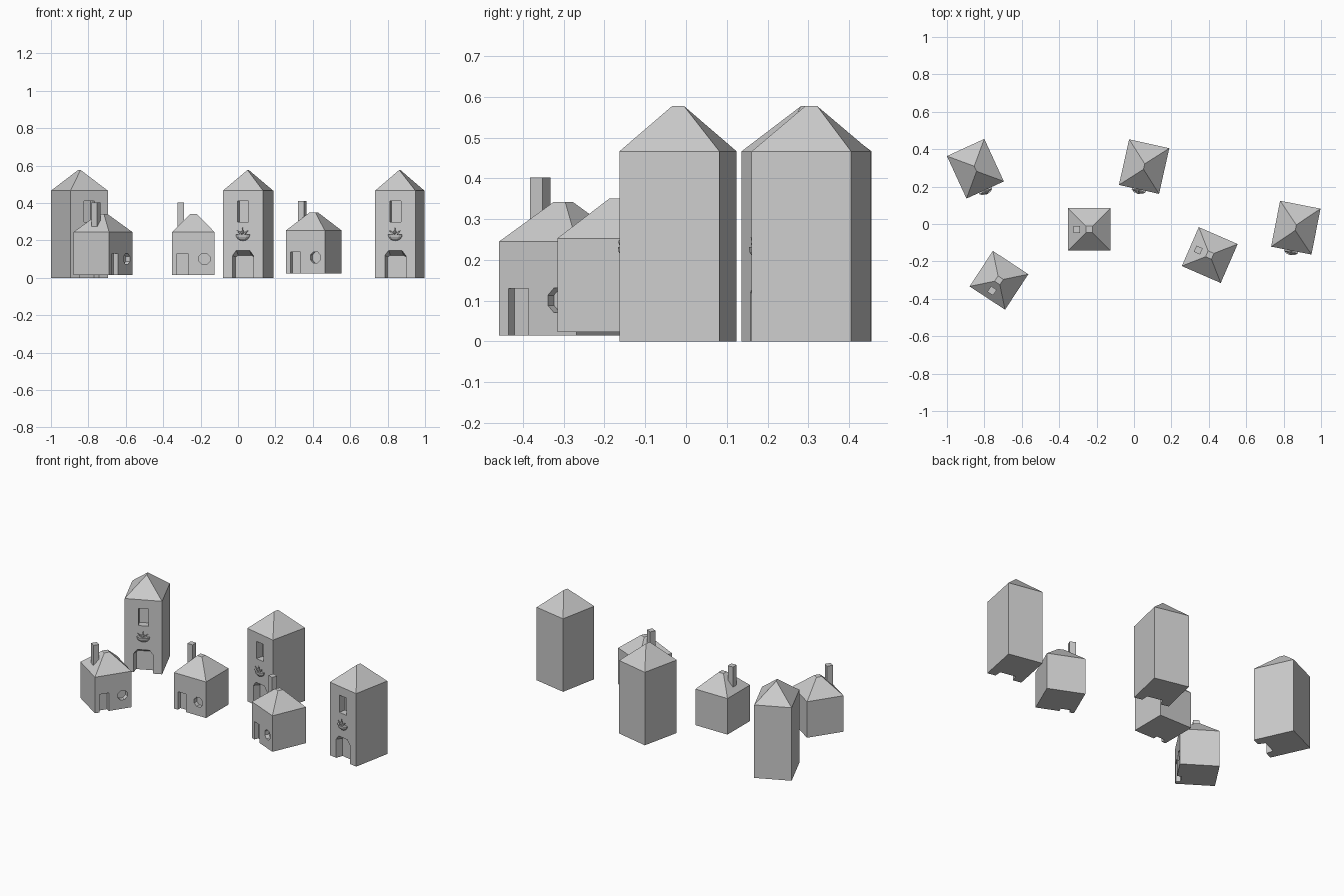
import bpy, bmesh, math
from mathutils import Matrix, Vector

if "Cube" in bpy.data.objects:
    bpy.data.objects.remove(bpy.data.objects["Cube"])


def finish(name, bm, place):
    bmesh.ops.remove_doubles(bm, verts=bm.verts, dist=1e-5)
    bmesh.ops.dissolve_degenerate(bm, edges=bm.edges, dist=1e-5)
    bmesh.ops.recalc_face_normals(bm, faces=bm.faces)
    me = bpy.data.meshes.new(name)
    bm.to_mesh(me)
    bm.free()
    ob = bpy.data.objects.new(name, me)
    ob.matrix_world = place
    bpy.context.collection.objects.link(ob)
    return ob


def loft(name, rings, place):
    """Skin a stack of equal-sized rings and cap both ends."""
    bm = bmesh.new()
    loops = [[bm.verts.new(p) for p in r] for r in rings]
    n = len(loops[0])
    for a, b in zip(loops, loops[1:]):
        for i in range(n):
            j = (i + 1) % n
            bm.faces.new((a[i], a[j], b[j], b[i]))
    bm.faces.new(loops[0])
    bm.faces.new(loops[-1])
    return finish(name, bm, place)


def rect(w, d, z, cx=0):
    return [(cx + sx * w / 2, sy * d / 2, z) for sx, sy in ((-1, -1), (1, -1), (1, 1), (-1, 1))]


def carve(body, front, back, y, depth):
    """Cut a recess into the front wall; front and back are x-z outlines."""
    cutter = loft("cutter", [[(x, y - 0.005, z) for x, z in front],
                             [(x, y + depth, z) for x, z in back]], body.matrix_world.copy())
    bpy.context.view_layer.update()
    mod = body.modifiers.new("recess", 'BOOLEAN')
    mod.operation, mod.solver, mod.object = 'DIFFERENCE', 'EXACT', cutter
    bpy.context.view_layer.objects.active = body
    bpy.ops.object.modifier_apply(modifier=mod.name)
    bpy.data.objects.remove(cutter)


def box2(x0, x1, z0, z1):
    return [(x0, z0), (x1, z0), (x1, z1), (x0, z1)]


def arch(w, shoulder, top_w, top):
    return [(-w, -0.01), (w, -0.01), (w, shoulder), (top_w, top), (-top_w, top), (-w, shoulder)]


def placed(x, y, z, deg):
    return Matrix.Translation((x, y, z)) @ Matrix.Rotation(math.radians(deg), 4, 'Z')


def tower(x, y, deg):
    m = placed(x, y, 0, deg)
    w, d = 0.22, 0.25
    body = loft("tower", [rect(w, d, 0), rect(w, d, 0.466), rect(0, 0.03, 0.577)], m)
    # tall window and arched doorway
    win = box2(-0.03, 0.03, 0.30, 0.41)
    carve(body, win, win, -d / 2, 0.045)
    carve(body, arch(0.058, 0.12, 0.036, 0.15), arch(0.05, 0.112, 0.036, 0.12), -d / 2, 0.045)
    # half-round flower bowl on the wall
    bm = bmesh.new()
    bmesh.ops.create_uvsphere(bm, u_segments=10, v_segments=8, radius=1)
    geom = bm.verts[:] + bm.edges[:] + bm.faces[:]
    cut = bmesh.ops.bisect_plane(bm, geom=geom, plane_co=(0, 0, 0), plane_no=(0, 0, 1), clear_outer=True)
    bmesh.ops.holes_fill(bm, edges=[e for e in cut["geom_cut"] if isinstance(e, bmesh.types.BMEdge)])
    bmesh.ops.transform(bm, verts=bm.verts, matrix=Matrix.Translation((0, -d / 2, 0.232))
                        @ Matrix.Diagonal((0.04, 0.025, 0.034, 1)))
    finish("flower_bowl", bm, m)
    # leaves fanning out of the bowl, with a bloom in the middle
    bm = bmesh.new()
    for a in (-50, 0, 50):
        bmesh.ops.create_cone(bm, cap_ends=True, segments=5, radius1=0.009, radius2=0.001, depth=0.042,
                              matrix=Matrix.Translation((0, -d / 2 - 0.01, 0.228))
                              @ Matrix.Rotation(math.radians(a), 4, 'Y') @ Matrix.Translation((0, 0, 0.021)))
    bmesh.ops.create_icosphere(bm, subdivisions=1, radius=0.011,
                               matrix=Matrix.Translation((0, -d / 2 - 0.014, 0.242)))
    finish("flower", bm, m)


def house(x, y, z, deg):
    m = placed(x, y, z, deg)
    s = 0.227
    body = loft("house", [rect(s, s, 0), rect(s, s, 0.23), rect(0.034, 0.034, 0.327)], m)
    # door and octagonal window
    door = box2(-0.086, -0.027, -0.01, 0.115)
    carve(body, door, door, -s / 2, 0.027)
    octagon = [(0.059 + 0.032 * math.cos(math.radians(22.5 + 45 * i)),
                0.086 + 0.032 * math.sin(math.radians(22.5 + 45 * i))) for i in range(8)]
    carve(body, octagon, octagon, -s / 2, 0.027)
    # chimney
    loft("chimney", [rect(0.036, 0.036, 0.22, -0.067), rect(0.036, 0.036, 0.387, -0.067)], m)


for t in ((-0.848, 0.2955, 24.7), (0.054, 0.307, -12.6), (0.865, -0.0195, -11.1)):
    tower(*t)
for h in ((-0.722, -0.301, 0.015, 56.7), (-0.239, -0.029, 0.015, 0), (0.405, -0.166, 0.023, -23.5)):
    house(*h)
